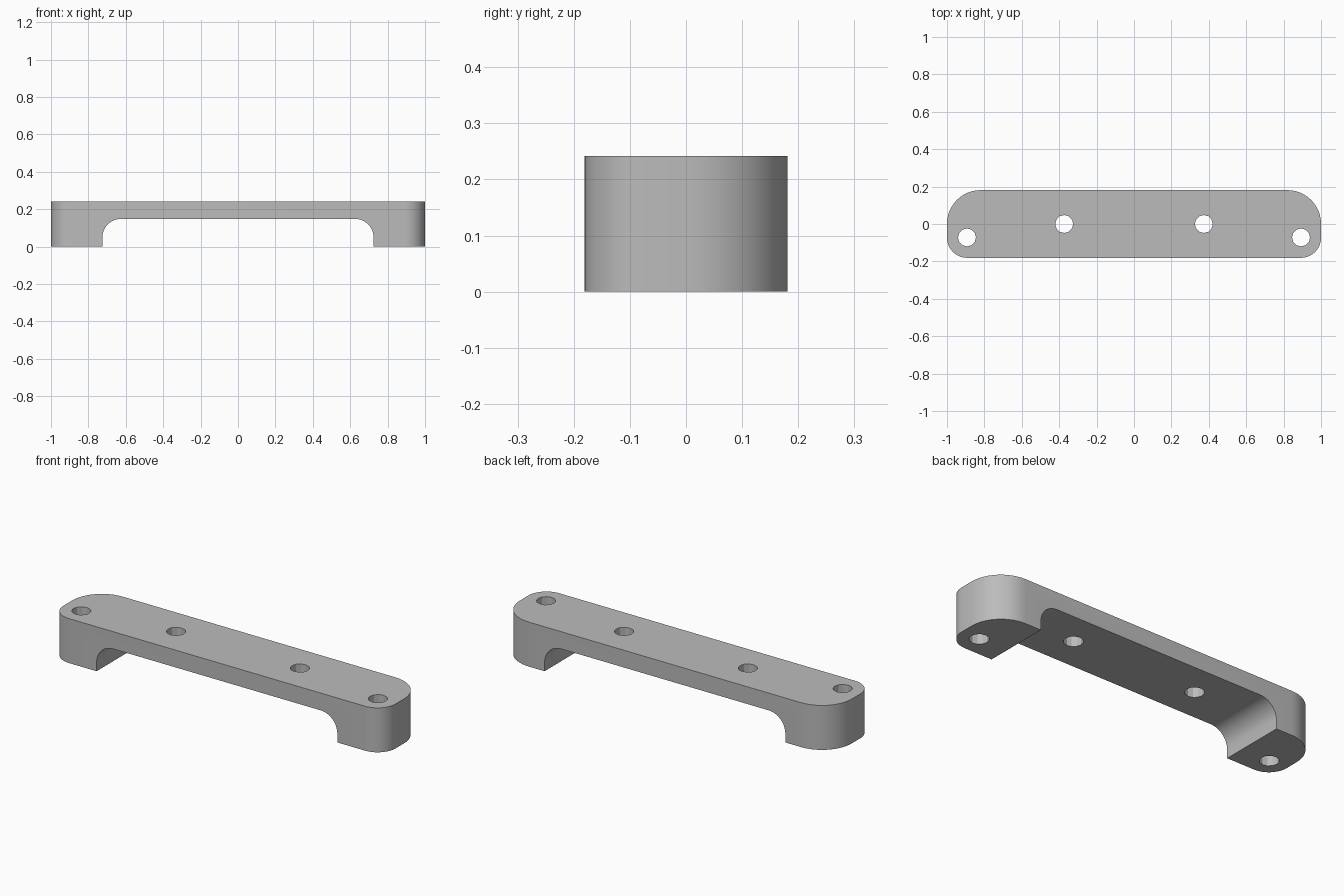
import bpy, bmesh, math

cube = bpy.data.objects.get("Cube")
if cube:
    bpy.data.objects.remove(cube)

HEIGHT, HALF_DEPTH = 0.242, 0.181
HOLE_RADIUS = 0.048

grey = bpy.data.materials.new("plain_grey")
grey.use_nodes = True
colour = (0.5, 0.5, 0.5, 1)
grey.diffuse_color = colour
grey.node_tree.nodes["Principled BSDF"].inputs["Base Color"].default_value = colour


def arc(cx, cy, radius, start, steps):
    """Quarter circle, counter-clockwise from the start angle in degrees."""
    angles = [math.radians(start + 90 * i / steps) for i in range(steps + 1)]
    return [(cx + radius * math.cos(a), cy + radius * math.sin(a)) for a in angles]


def prism(name, points, direction):
    """Extrude a closed loop of 3D points along a direction."""
    bm = bmesh.new()
    face = bm.faces.new([bm.verts.new(p) for p in points])
    result = bmesh.ops.extrude_face_region(bm, geom=[face])
    moved = [v for v in result["geom"] if isinstance(v, bmesh.types.BMVert)]
    bmesh.ops.translate(bm, vec=direction, verts=moved)
    bmesh.ops.recalc_face_normals(bm, faces=bm.faces)
    mesh = bpy.data.meshes.new(name)
    bm.to_mesh(mesh)
    bm.free()
    mesh.materials.append(grey)
    obj = bpy.data.objects.new(name, mesh)
    bpy.context.collection.objects.link(obj)
    return obj


def cut(target, cutter):
    cutter.hide_render = True
    mod = target.modifiers.new("cut", "BOOLEAN")
    mod.operation, mod.solver, mod.object = "DIFFERENCE", "EXACT", cutter
    bpy.context.view_layer.objects.active = target
    bpy.ops.object.modifier_apply(modifier=mod.name)
    bpy.data.objects.remove(cutter)


# Handle body: large rounded corners at the back, smaller ones in front
BACK, FRONT = 0.18, 0.108
right_side = (arc(1 - FRONT, FRONT - HALF_DEPTH, FRONT, 270, 10)
              + arc(1 - BACK, HALF_DEPTH - BACK, BACK, 0, 12))
outline = right_side + [(-x, y) for x, y in reversed(right_side)]
handle = prism("handle", [(x, y, 0) for x, y in outline], (0, 0, HEIGHT))

# Finger opening between the feet, with rounded upper corners
OPEN_X, OPEN_Z, FILLET = 0.725, 0.148, 0.1
half = [(OPEN_X, -0.1)] + arc(OPEN_X - FILLET, OPEN_Z - FILLET, FILLET, 0, 10)
profile = half + [(-x, z) for x, z in reversed(half)]
cut(handle, prism("opening_cutter", [(x, -0.5, z) for x, z in profile], (0, 1, 0)))

# Screw holes: one through each foot, two through the bar
for x, y in ((0.893, -0.072), (0.373, 0)):
    for side in (-1, 1):
        ring = [(side * x + HOLE_RADIUS * math.cos(i * math.tau / 12),
                 y + HOLE_RADIUS * math.sin(i * math.tau / 12), -0.1) for i in range(12)]
        cut(handle, prism("hole_cutter", ring, (0, 0, 0.5)))

# Smooth the curves, keep the edges and hole facets crisp
bpy.ops.object.select_all(action="DESELECT")
handle.select_set(True)
bpy.context.view_layer.objects.active = handle
bpy.ops.object.shade_smooth_by_angle(angle=math.radians(25))
